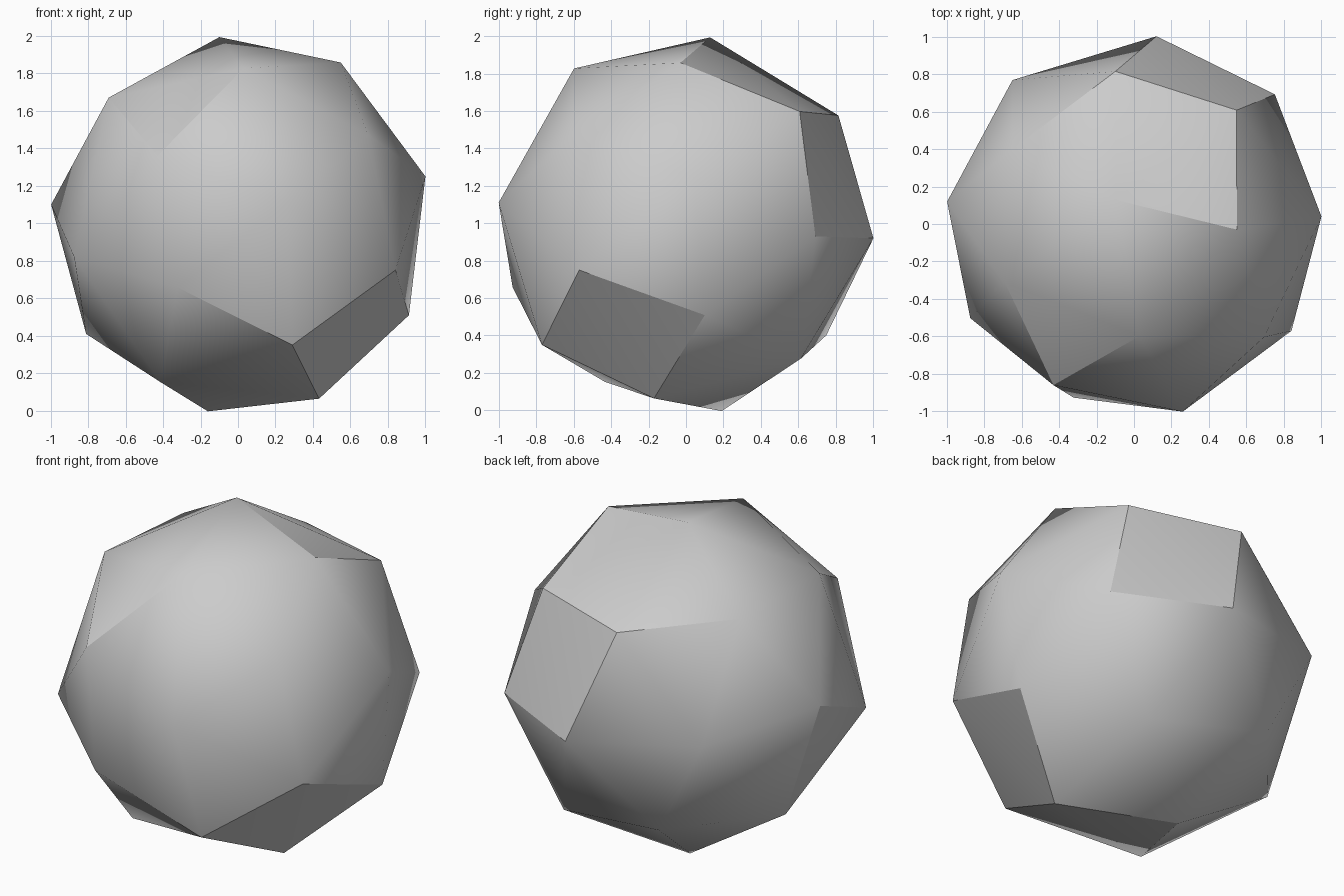
import bpy
import bmesh
import math
from mathutils import Vector

# Remove the default object
default_cube = bpy.data.objects.get("Cube")
if default_cube:
    bpy.data.objects.remove(default_cube, do_unlink=True)

CENTRE = Vector((.012, -.015, .985))
RADIUS = 1.025

# Approximate corners of the faceted ball, from the top tier down
UPPER_TIER = [
    (-.1, .13, 2), (.55, -.03, 1.86), (.03, -.6, 1.83), (-.69, -.31, 1.67),
    (-.65, .4, 1.65), (.55, .61, 1.6), (-.1, .82, 1.58), (.69, -.6, 1.47),
]
MIDDLE_TIER = [
    (-.43, -.86, 1.36), (1, .04, 1.25), (.26, -1, 1.11), (-1, .12, 1.1),
    (-.65, .77, 1), (.75, .69, .93), (.12, 1, .92), (-.87, -.5, .82),
    (.84, -.57, .75), (-.32, -.92, .66),
]
LOWER_TIER = [
    (.91, .1, .51), (-.81, .19, .41), (-.34, .75, .4), (.29, -.77, .35),
    (.4, .61, .28), (-.41, -.43, .16), (.43, -.17, .07), (-.16, .19, 0),
]


def make_material(name, colour):
    """Create one flat, matte material."""
    material = bpy.data.materials.new(name)
    material.use_nodes = True
    material.diffuse_color = colour
    shader = material.node_tree.nodes["Principled BSDF"]
    shader.inputs["Base Color"].default_value = colour
    return material


def snap_to_sphere(corner):
    """Push a corner onto the sphere that encloses the ball."""
    return CENTRE + (Vector(corner) - CENTRE).normalized() * RADIUS


def make_hull(name, corners, material):
    """Wrap the corners in a closed convex skin of triangles."""
    shape = bmesh.new()
    for corner in corners:
        shape.verts.new(snap_to_sphere(corner))
    bmesh.ops.convex_hull(shape, input=shape.verts[:])
    bmesh.ops.recalc_face_normals(shape, faces=shape.faces[:])
    mesh = bpy.data.meshes.new(name)
    shape.to_mesh(mesh)
    shape.free()
    mesh.materials.append(material)
    hull = bpy.data.objects.new(name, mesh)
    bpy.context.collection.objects.link(hull)
    return hull


# Faceted ball: shallow edges are softened, steep ones stay crisp
stone_grey = make_material("stone grey", (.6, .6, .6, 1))
ball = make_hull("faceted_ball", UPPER_TIER + MIDDLE_TIER + LOWER_TIER, stone_grey)
bpy.ops.object.select_all(action="DESELECT")
ball.select_set(True)
bpy.context.view_layer.objects.active = ball
bpy.ops.object.shade_smooth_by_angle(angle=math.radians(30))
